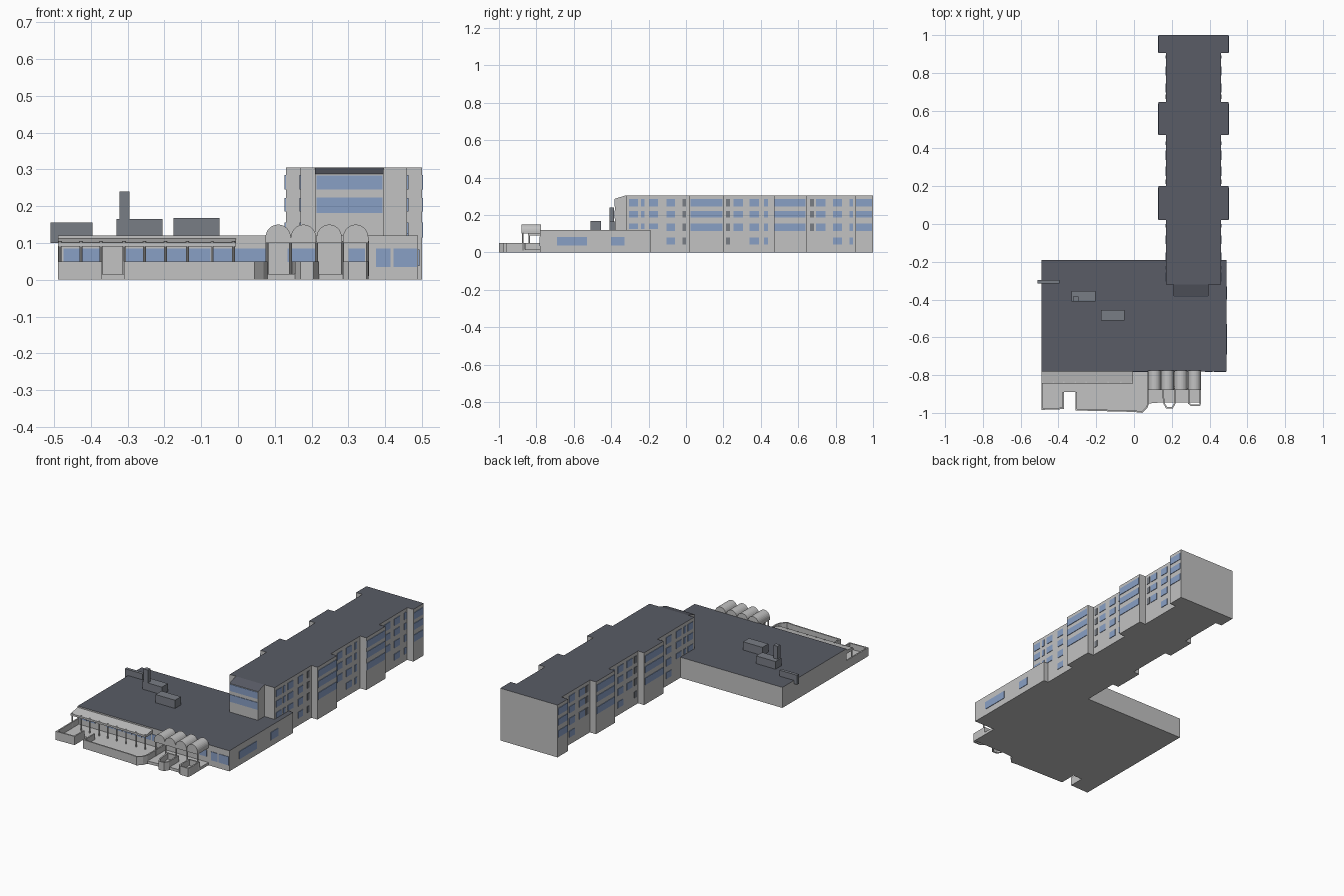
import bpy, bmesh, math
from mathutils import Vector

if "Cube" in bpy.data.objects:
    bpy.data.objects.remove(bpy.data.objects["Cube"])


def material(name, rgb):
    m = bpy.data.materials.new(name)
    m.diffuse_color = (*rgb, 1)
    m.use_nodes = True
    m.node_tree.nodes["Principled BSDF"].inputs["Base Color"].default_value = m.diffuse_color
    return m


WALL = material("pale_grey_wall", (0.54, 0.54, 0.54))
ROOF = material("dark_slate_roof", (0.10, 0.107, 0.133))
GLASS = material("blue_glass", (0.25, 0.35, 0.56))
METAL = material("mid_grey_plant", (0.19, 0.205, 0.235))


def finish(name, bm, mat, roof=False):
    """Turn a bmesh into an object; optionally give upward faces the roof colour."""
    bmesh.ops.recalc_face_normals(bm, faces=bm.faces)
    bm.normal_update()
    if roof:
        for f in bm.faces:
            f.material_index = 1 if f.normal.z > 0.5 else 0
    me = bpy.data.meshes.new(name)
    bm.to_mesh(me)
    bm.free()
    me.materials.append(mat)
    if roof:
        me.materials.append(ROOF)
    ob = bpy.data.objects.new(name, me)
    bpy.context.collection.objects.link(ob)
    return ob


def add_prism(bm, points, offset):
    """Extrude a planar outline of 3D points along an offset vector."""
    face = bm.faces.new([bm.verts.new(p) for p in points])
    ext = bmesh.ops.extrude_face_region(bm, geom=[face], use_keep_orig=True)
    moved = [v for v in ext["geom"] if isinstance(v, bmesh.types.BMVert)]
    bmesh.ops.translate(bm, verts=moved, vec=offset)


def add_box(bm, x0, x1, y0, y1, z0, z1):
    add_prism(bm, [(x0, y0, z0), (x1, y0, z0), (x1, y1, z0), (x0, y1, z0)], (0, 0, z1 - z0))


def boxes(name, mat, dims, roof=False):
    bm = bmesh.new()
    for d in dims:
        add_box(bm, *d)
    return finish(name, bm, mat, roof)


def outline_prism(name, mat, outline, z0, z1, roof=False):
    bm = bmesh.new()
    add_prism(bm, [(x, y, z0) for x, y in outline], (0, 0, z1 - z0))
    return finish(name, bm, mat, roof)


def parapet(name, path, z1=0.05, t=0.008):
    """Low wall of thickness t, mitred along a path (thickened to the left)."""
    pts = [Vector(p) for p in path]
    dirs = [(b - a).normalized() for a, b in zip(pts, pts[1:])]
    inner = []
    for i, p in enumerate(pts):
        d0, d1 = dirs[max(i - 1, 0)], dirs[min(i, len(dirs) - 1)]
        n0, n1 = Vector((-d0.y, d0.x)), Vector((-d1.y, d1.x))
        n = (n0 + n1).normalized()
        inner.append(p + n * t / max(n.dot(n0), 0.4))
    bm = bmesh.new()
    for i in range(len(pts) - 1):
        quad = [pts[i], pts[i + 1], inner[i + 1], inner[i]]
        add_prism(bm, [(q.x, q.y, 0) for q in quad], (0, 0, z1))
    return finish(name, bm, WALL)


P = 0.003  # how far window plates stand out of a wall

# Low front building
FX, FY = 0.49, -0.78
boxes("low_building", WALL, [(-FX, FX, FY, -0.19, 0, 0.12)], roof=True)

# Long tower outline with three wider bays, mirrored about its middle
CX, HALF, BAY = 0.315, 0.145, 0.185
BAYS = [(0.02, 0.20), (0.47, 0.645), (0.905, 1.0)]
side = [(HALF, -0.32)]
for a, b in BAYS:
    side += [(HALF, a), (BAY, a), (BAY, b)]
    if b < 1:
        side.append((HALF, b))
outline = [(CX + x, y) for x, y in side] + [(CX - x, y) for x, y in reversed(side)]
outline_prism("tower", WALL, outline, 0, 0.305, roof=True)

# Projecting stair end with sloped roof
bm = bmesh.new()
add_prism(bm, [(0.21, -0.32, 0.11), (0.21, -0.38, 0.11), (0.21, -0.38, 0.287),
               (0.21, -0.32, 0.305)], (0.185, 0, 0))
finish("tower_end_bay", bm, WALL, roof=True)
boxes("tower_end_windows", GLASS,
      [(0.213, 0.393, -0.38 - P, -0.38 + P, a, b) for a, b in ((0.182, 0.224), (0.245, 0.284))])

# Tower side windows: (y start, y end, reaches ground floor, narrow grey panel)
ROWS = [(0.115, 0.155), (0.185, 0.222), (0.245, 0.285), (0.043, 0.08)]
COLUMNS = [(-0.305, -0.257, 0, 0), (-0.24, -0.222, 0, 0), (-0.198, -0.15, 0, 0),
           (-0.105, -0.06, 1, 0), (-0.018, 0.0, 1, 1), (0.213, 0.235, 1, 1),
           (0.255, 0.305, 0, 0), (0.34, 0.39, 1, 0), (0.418, 0.438, 1, 0),
           (0.662, 0.685, 0, 1), (0.695, 0.745, 0, 0), (0.785, 0.835, 1, 0),
           (0.875, 0.892, 1, 0)]
glass, panels = [], []
for s in (-1, 1):
    for y0, y1, ground, grey in COLUMNS:
        x = CX + s * HALF
        for z0, z1 in ROWS[:4 if ground else 3]:
            if y0 < -0.19:
                z0 = max(z0, 0.124)
            (panels if grey else glass).append((x - P, x + P, y0, y1, z0, z1))
    for y0, y1 in BAYS:
        x = CX + s * BAY
        for z0, z1 in ROWS[:3]:
            glass.append((x - P, x + P, y0 + 0.003, y1 - 0.006, z0, z1))
boxes("tower_windows", GLASS, glass)
boxes("tower_narrow_panels", METAL, panels)

# Low building windows on the front and right side
front = [(-0.475, -0.43), (-0.423, -0.376), (-0.305, -0.257), (-0.25, -0.2), (-0.193, -0.14),
         (-0.133, -0.075), (-0.067, -0.015), (-0.008, 0.076), (0.135, 0.215), (0.30, 0.345)]
plates = [(a, b, FY - P, FY + P, 0.048, 0.085) for a, b in front]
plates += [(a, b, FY - P, FY + P, 0.035, 0.085) for a, b in ((0.375, 0.415), (0.423, 0.487))]
plates += [(FX - P, FX + P, a, b, 0.037, 0.082) for a, b in ((-0.69, -0.53), (-0.40, -0.33))]
boxes("low_building_windows", GLASS, plates)

# Rooftop plant boxes and chimney
boxes("rooftop_plant", METAL, [(-0.33, -0.205, -0.41, -0.355, 0.12, 0.165),
                               (-0.175, -0.05, -0.51, -0.455, 0.12, 0.168),
                               (-0.51, -0.395, -0.315, -0.297, 0.10, 0.155)])
boxes("chimney", METAL, [(-0.322, -0.295, -0.41, -0.385, 0.12, 0.24)])

# Terrace and entry floor
outline_prism("terrace_floor", WALL,
              [(-0.49, -0.78), (-0.49, -0.982), (-0.37, -0.978), (-0.37, -0.89), (-0.31, -0.89),
               (-0.31, -0.982), (0.0, -0.99), (0.045, -0.993), (0.08, -0.95), (0.14, -0.945),
               (0.355, -0.945), (0.355, -0.78)], 0, 0.016)

# Parapets round the terrace and planters
parapet("terrace_parapet_left", [(-0.49, -0.78), (-0.49, -0.984), (-0.37, -0.98), (-0.37, -0.89)])
parapet("terrace_parapet_main", [(-0.31, -0.89), (-0.31, -0.987), (0.0, -0.995), (0.045, -1.0),
                                 (0.07, -0.975), (0.08, -0.95), (0.08, -0.78)])
parapet("planter_middle", [(0.145, -0.86), (0.155, -0.95), (0.17, -0.977), (0.205, -0.977),
                           (0.22, -0.95), (0.22, -0.86), (0.145, -0.86)])
parapet("planter_right", [(0.285, -0.86), (0.285, -0.95), (0.30, -0.963), (0.35, -0.963),
                          (0.355, -0.95), (0.355, -0.86), (0.285, -0.86)])

# Sloped terrace awning
bm = bmesh.new()
add_prism(bm, [(-0.49, -0.78, 0.112), (-0.49, -0.845, 0.101), (-0.49, -0.845, 0.09),
               (-0.49, -0.78, 0.09)], (0.485, 0, 0))
finish("terrace_awning", bm, WALL)

# Slim columns under the awning and the vaults
bm = bmesh.new()
spots = [(x, -0.838) for x in (-0.484, -0.427, -0.372, -0.31, -0.254, -0.197, -0.137, -0.07, -0.012)]
spots += [(x, -0.872) for x in (0.079, 0.143, 0.213, 0.284, 0.352)]
for x, y in spots:
    ring = [(x + 0.004 * math.cos(k * math.tau / 8), y + 0.004 * math.sin(k * math.tau / 8), 0.01)
            for k in range(8)]
    add_prism(bm, ring, (0, 0, 0.095))
finish("columns", bm, WALL)

# Four barrel vaults over the entry
bm = bmesh.new()
for cx in (0.109, 0.178, 0.248, 0.320):
    r = 0.0345
    arc = [(cx + r * math.cos(math.pi * k / 14), -0.88, 0.114 + 0.036 * math.sin(math.pi * k / 14))
           for k in range(15)]
    add_prism(bm, [(cx - r, -0.88, 0.1), (cx + r, -0.88, 0.1)] + arc, (0, 0.105, 0))
finish("entry_vaults", bm, WALL)
